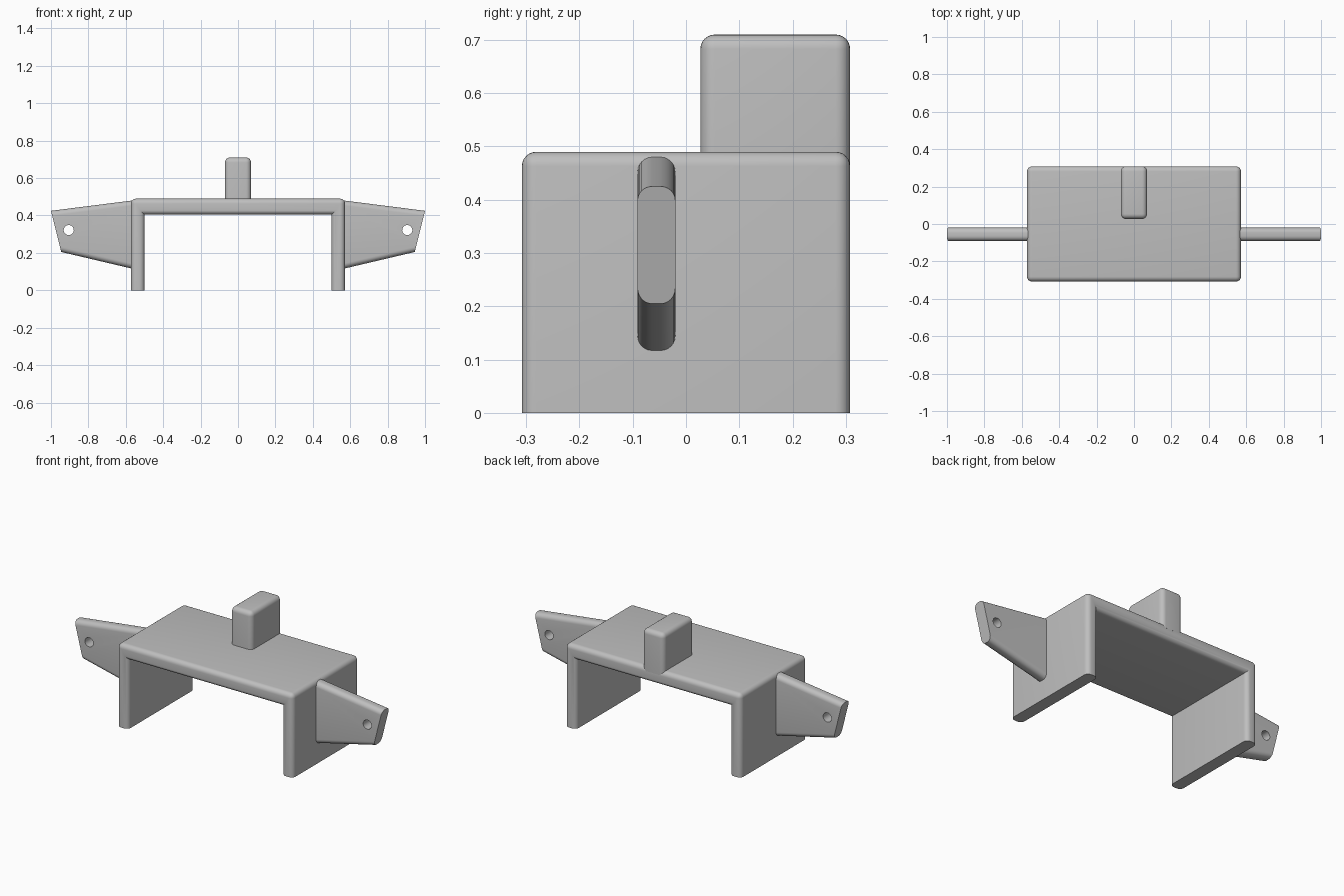
import bpy
import bmesh
import math
from mathutils import Matrix

cube = bpy.data.objects.get("Cube")
if cube:
    bpy.data.objects.remove(cube, do_unlink=True)

RADIUS = 0.027

# Single plain grey finish
grey = bpy.data.materials.new("plain grey")
grey.use_nodes = True
colour = (0.52, 0.52, 0.52, 1)
grey.diffuse_color = colour
grey.node_tree.nodes["Principled BSDF"].inputs["Base Color"].default_value = colour


def rounded_prism(name, profile, y0, y1, rounds):
    """Extrude an x-z profile along y, then fillet the edges chosen by the rule."""
    bm = bmesh.new()
    face = bm.faces.new([bm.verts.new((x, y0, z)) for x, z in profile])
    grown = bmesh.ops.extrude_face_region(bm, geom=[face], use_keep_orig=True)
    moved = [v for v in grown["geom"] if isinstance(v, bmesh.types.BMVert)]
    bmesh.ops.translate(bm, verts=moved, vec=(0, y1 - y0, 0))
    bmesh.ops.recalc_face_normals(bm, faces=bm.faces)
    bm.normal_update()
    edges = [e for e in bm.edges if e.is_convex and rounds(*[v.co for v in e.verts])]
    bmesh.ops.bevel(bm, geom=edges, offset=RADIUS, offset_type='OFFSET',
                    segments=6, profile=0.5, affect='EDGES', clamp_overlap=True)
    bmesh.ops.recalc_face_normals(bm, faces=bm.faces)
    mesh = bpy.data.meshes.new(name)
    bm.to_mesh(mesh)
    bm.free()
    mesh.materials.append(grey)
    obj = bpy.data.objects.new(name, mesh)
    bpy.context.collection.objects.link(obj)
    return obj


def select_only(obj):
    bpy.ops.object.select_all(action='DESELECT')
    obj.select_set(True)
    bpy.context.view_layer.objects.active = obj


def smooth(obj):
    select_only(obj)
    bpy.ops.object.shade_smooth_by_angle(angle=math.radians(30))


def above(height):
    """Rule: fillet every edge that is not lying on the given base height."""
    return lambda a, b: max(a.z, b.z) > height + 0.001


# Channel-shaped saddle: top plate with two legs
half = [(0.572, 0), (0.572, 0.49), (-0.572, 0.49), (-0.572, 0),
        (-0.5, 0), (-0.5, 0.405), (0.5, 0.405), (0.5, 0)]
saddle = rounded_prism("saddle_bracket", half, -0.308, 0.308, above(0))
smooth(saddle)

# Upright block, flush with the back edge
block_profile = [(-0.07, 0.465), (0.07, 0.465), (0.07, 0.71), (-0.07, 0.71)]
smooth(rounded_prism("upright_block", block_profile, 0.027, 0.308, above(0.465)))

# Tapered side ears, rounded along their sloping edges, each with a pin hole
for name, side in (("left_ear", 1), ("right_ear", -1)):
    outline = [(0.55, 0.482), (1.0, 0.425), (0.945, 0.205), (0.55, 0.112)]
    ear = rounded_prism(name, [(side * x, z) for x, z in outline], -0.091, -0.02,
                        lambda a, b: abs(a.x - b.x) > 0.2)

    bpy.ops.mesh.primitive_cylinder_add(vertices=32, radius=0.027, depth=0.3,
                                        location=(side * 0.905, -0.055, 0.322),
                                        rotation=(math.pi / 2, 0, 0))
    cutter = bpy.context.object
    cutter.name = name + "_hole_cutter"
    cutter.hide_render = True
    cutter.data.materials.append(grey)

    hole = ear.modifiers.new("pin hole", 'BOOLEAN')
    hole.operation = 'DIFFERENCE'
    hole.solver = 'EXACT'
    hole.object = cutter
    select_only(ear)
    bpy.ops.object.modifier_apply(modifier=hole.name)
    bpy.data.objects.remove(cutter, do_unlink=True)
    smooth(ear)
